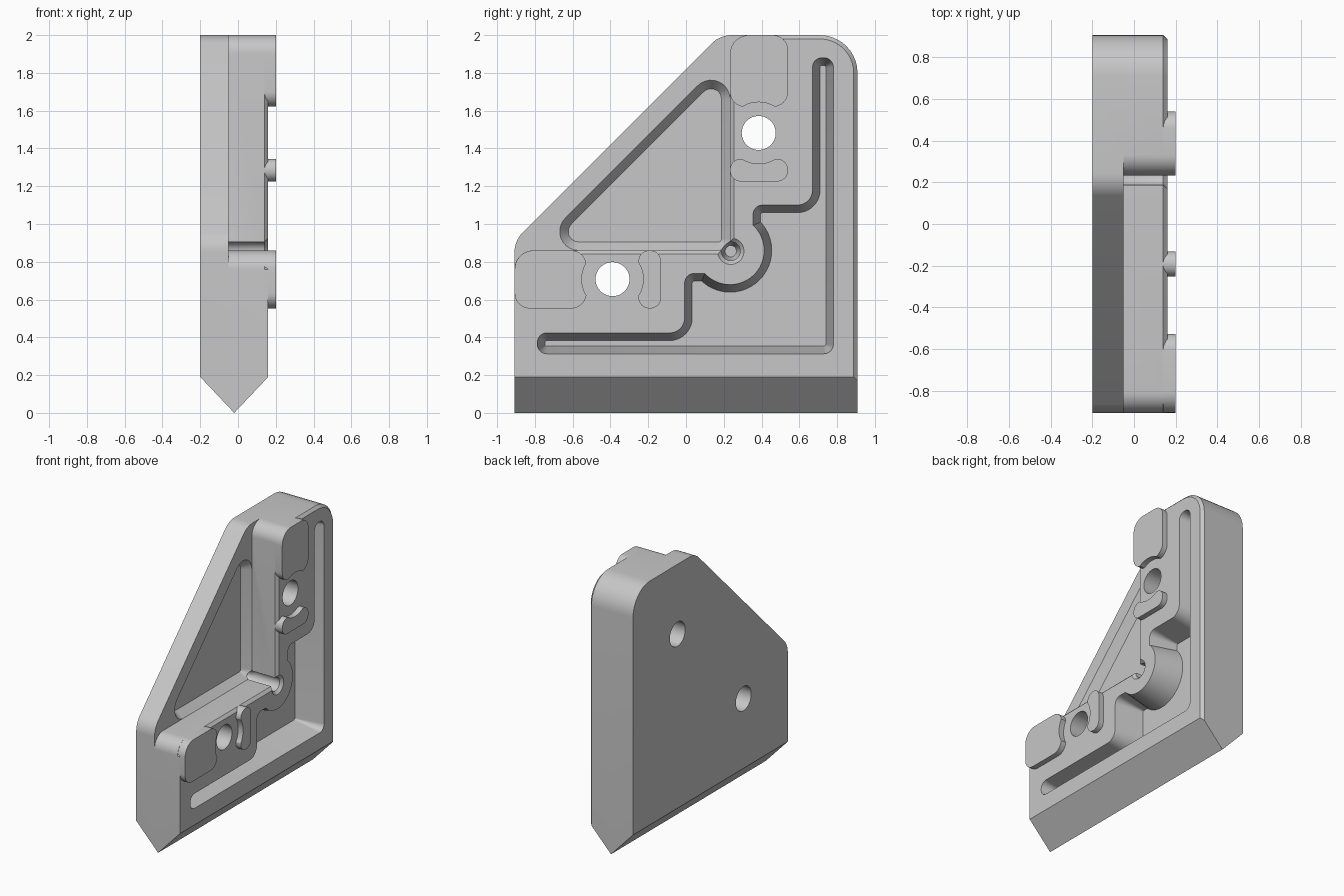
import bpy, bmesh
from math import pi, sin, cos, tan, radians
from mathutils import Vector

if "Cube" in bpy.data.objects:
    bpy.data.objects.remove(bpy.data.objects["Cube"])

grey = bpy.data.materials.new("satin grey")
grey.use_nodes = True
grey.diffuse_color = (0.57, 0.57, 0.57, 1)
grey.node_tree.nodes["Principled BSDF"].inputs["Base Color"].default_value = (0.57, 0.57, 0.57, 1)


def rounded(corners, seg=10):
    """Outline in (y, z) from corners (y, z, radius), counter-clockwise."""
    pts = []
    for i, (y, z, r) in enumerate(corners):
        p = Vector((y, z))
        if r == 0:
            pts.append(p)
            continue
        a = (Vector(corners[i - 1][:2]) - p).normalized()
        b = (Vector(corners[(i + 1) % len(corners)][:2]) - p).normalized()
        half = a.angle(b) / 2
        centre = p + (a + b).normalized() * r / sin(half)
        start = (p + a * r / tan(half) - centre).normalized()
        end = (p + b * r / tan(half) - centre).normalized()
        sweep = pi - 2 * half
        for k in range(seg + 1):
            t = sweep * k / seg
            pts.append(centre + (start * sin(sweep - t) + end * sin(t)) * r / sin(sweep))
    return pts


def inset(loop, d):
    """Move a counter-clockwise outline inwards by d."""
    out = []
    for i, p in enumerate(loop):
        e1 = (p - loop[i - 1]).normalized()
        e2 = (loop[(i + 1) % len(loop)] - p).normalized()
        n1, n2 = Vector((-e1.y, e1.x)), Vector((-e2.y, e2.x))
        out.append(p + (n1 + n2) * d / (1 + n1.dot(n2)))
    return out


def circle(y, z, r, seg=48):
    return [Vector((y + r * cos(2 * pi * k / seg), z + r * sin(2 * pi * k / seg)))
            for k in range(seg)]


def loft(name, layers, along_y=False):
    """Solid through outlines stacked along x (or along y for x-z outlines)."""
    bm = bmesh.new()
    rings = [[bm.verts.new((p.x, t, p.y) if along_y else (t, p.x, p.y)) for p in loop]
             for t, loop in layers]
    for low, high in zip(rings, rings[1:]):
        for i in range(len(low)):
            bm.faces.new((low[i - 1], low[i], high[i], high[i - 1]))
    bm.faces.new(rings[0][::-1])
    bm.faces.new(rings[-1])
    bmesh.ops.recalc_face_normals(bm, faces=bm.faces)
    mesh = bpy.data.meshes.new(name)
    bm.to_mesh(mesh)
    bm.free()
    mesh.materials.append(grey)
    obj = bpy.data.objects.new(name, mesh)
    bpy.context.collection.objects.link(obj)
    return obj


def combine(target, tool, operation="DIFFERENCE"):
    mod = target.modifiers.new(tool.name, "BOOLEAN")
    mod.operation, mod.solver, mod.object = operation, "EXACT", tool
    bpy.context.view_layer.objects.active = target
    bpy.ops.object.modifier_apply(modifier=mod.name)
    bpy.data.objects.remove(tool)


def flip(y, z):
    """Mirror across the bracket's diagonal, swapping the two arms."""
    return 1.093 - z, 1.093 - y


FRONT, BACK, FLOOR, FACE, PAD = -0.908, 0.908, -0.05, 0.16, 0.2
HOLE = (0.385, 1.482)

# Back plate with the sloped corner
body = loft("bracket_body", [(x, rounded([
    (FRONT, 0, 0), (BACK, 0, 0), (BACK, 2, 0.2), (0.18, 2, 0.15), (FRONT, 0.912, 0.15)]))
    for x in (-0.2, FLOOR)])

# Two thick arms, chamfered along the face except at the front end
arms = rounded([(FRONT, 0, 0), (BACK, 0, 0), (BACK, 2, 0.2), (0.233, 2, 0.1),
                (0.233, 0.86, 0), (FRONT, 0.86, 0.1)])
chamfered = [Vector((FRONT if p.x < FRONT + 0.001 else q.x, q.y))
             for p, q in zip(arms, inset(arms, 0.02))]
combine(body, loft("arms", [(FLOOR, arms), (FACE - 0.02, arms), (FACE, chamfered)]), "UNION")

# Pointed bottom edge
wedge = [Vector(p) for p in ((-0.02, 0), (0.3, 0.338), (0.3, 2.1), (-0.3, 2.1), (-0.3, 0.296))]
combine(body, loft("wedge", [(-1.2, wedge), (1.2, wedge)], True), "INTERSECT")

# Shallow triangular recess with sloped walls
triangle = rounded([(-0.81, 0.86, 0.1), (0.233, 0.86, 0.06), (0.233, 1.903, 0.1)])
combine(body, loft("triangle_recess", [(-0.11, inset(triangle, 0.045)), (FLOOR, triangle),
                                       (FLOOR + 0.02, inset(triangle, 0.01))]))

# Round relief in the inside corner
combine(body, loft("corner_relief", [(x, circle(0.237, 0.856, r)) for x, r in
                                     ((-0.11, 0.03), (FLOOR, 0.05), (0.14, 0.05), (0.18, 0.09))]))

# Deep stepped pocket, bulging around the inside corner
half = [(0.78, 1.88, 0.05), (0.67, 1.88, 0.05), (0.67, 1.1, 0.08), (0.355, 1.1, 0.05)]
bulge = [(0.233 + 0.181 * cos(radians(a)), 0.86 + 0.181 * sin(radians(a)), 0)
         for a in [47.5 - 185 * k / 24 for k in range(25)]]
pocket = rounded([(0.78, 0.313, 0.05)] + half + bulge
                 + [(*flip(y, z), r) for y, z, r in reversed(half)])
combine(body, loft("stepped_pocket", [(FLOOR, inset(pocket, 0.04)), (FACE, pocket),
                                      (FACE + 0.05, pocket)]))

# Bolt holes and the raised pads on either side of them
pads = {"end_pad": [(0.233, 1.62, 0.08), (0.54, 1.62, 0.08), (0.54, 2, 0.08), (0.233, 2, 0.1)],
        "inner_pad": [(0.233, 1.225, 0.058), (0.54, 1.225, 0.058),
                      (0.54, 1.345, 0.058), (0.233, 1.345, 0.058)]}
parts = [body]
for arm in ("upper", "lower"):
    centre = HOLE if arm == "upper" else flip(*HOLE)
    combine(body, loft("bolt_hole", [(x, circle(*centre, 0.09)) for x in (-0.4, 0.4)]))
    for name, corners in pads.items():
        if arm == "lower":
            corners = [(*flip(y, z), r) for y, z, r in reversed(corners)]
        loop = rounded(corners)
        pad = loft(arm + "_" + name, [(FACE - 0.02, loop), (PAD, loop)])
        combine(pad, loft("clearance", [(x, circle(*centre, 0.163)) for x in (0, 0.4)]))
        parts.append(pad)

# Smooth the curves, keep the edges crisp
bpy.ops.object.select_all(action="DESELECT")
for obj in parts:
    obj.select_set(True)
bpy.context.view_layer.objects.active = body
bpy.ops.object.shade_smooth_by_angle(angle=radians(30))
